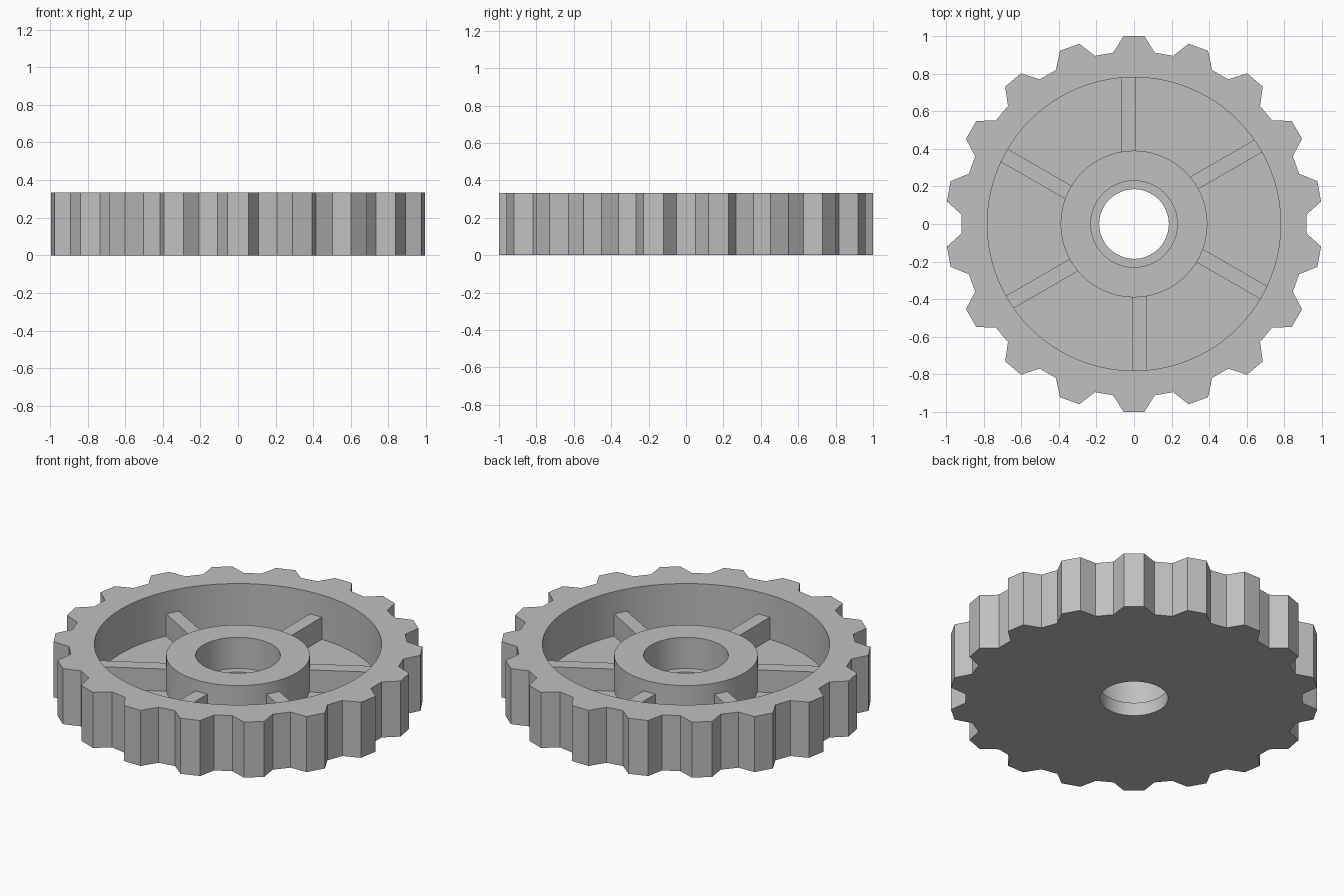
import bpy, bmesh
from math import radians, sin, cos, pi
from mathutils import Matrix, Vector

cube = bpy.data.objects.get("Cube")
if cube:
    bpy.data.objects.remove(cube, do_unlink=True)

HEIGHT, HUB_TOP, SPOKE_TOP, FLOOR, LEDGE = 0.333, 0.267, 0.2, 0.067, 0.08
RIM_R, HUB_R, BORE_R, HOLE_R = 0.78, 0.39, 0.23, 0.185
TEETH, SPOKES = 18, 6

grey = bpy.data.materials.new("light_grey")
grey.use_nodes = True
colour = (0.527, 0.527, 0.527, 1)
grey.diffuse_color = colour
grey.node_tree.nodes["Principled BSDF"].inputs["Base Color"].default_value = colour


def make_object(name, bm):
    bmesh.ops.recalc_face_normals(bm, faces=bm.faces)
    mesh = bpy.data.meshes.new(name)
    bm.to_mesh(mesh)
    bm.free()
    mesh.materials.append(grey)
    obj = bpy.data.objects.new(name, mesh)
    bpy.context.collection.objects.link(obj)
    return obj


# Toothed disc: one outline extruded upwards
bm = bmesh.new()
outline = []
for i in range(TEETH):
    mid = radians(90) + 2 * pi * i / TEETH
    for radius, turn in ((0.918, -6.9), (1.0015, -3.15), (1.0015, 3.15), (0.918, 6.9)):
        a = mid + radians(turn)
        outline.append(bm.verts.new((radius * cos(a), radius * sin(a), 0)))
base = bm.faces.new(outline)
extruded = bmesh.ops.extrude_face_region(bm, geom=[base], use_keep_orig=True)
top = [v for v in extruded["geom"] if isinstance(v, bmesh.types.BMVert)]
bmesh.ops.translate(bm, verts=top, vec=(0, 0, HEIGHT))
wheel = make_object("toothed_wheel", bm)

# Lathed cutter: stepped bore, recessed hub top and annular pocket
profile = [(0, -0.1), (HOLE_R, -0.1), (HOLE_R, LEDGE), (BORE_R, LEDGE),
           (BORE_R, HUB_TOP), (HUB_R, HUB_TOP), (HUB_R, FLOOR),
           (RIM_R, FLOOR), (RIM_R, 0.5), (0, 0.5)]
bm = bmesh.new()
verts = [bm.verts.new((r, 0, z)) for r, z in profile]
edges = [bm.edges.new(pair) for pair in zip(verts, verts[1:])]
bmesh.ops.spin(bm, geom=verts + edges, cent=(0, 0, 0), axis=(0, 0, 1),
               angle=2 * pi, steps=96, use_duplicate=False)
bmesh.ops.remove_doubles(bm, verts=bm.verts, dist=0.0005)
cutter = make_object("pocket_cutter", bm)
cutter.hide_render = True

cut = wheel.modifiers.new("pocket", "BOOLEAN")
cut.operation = "DIFFERENCE"
cut.solver = "EXACT"
cut.object = cutter
bpy.context.view_layer.objects.active = wheel
wheel.select_set(True)
bpy.ops.object.modifier_apply(modifier=cut.name)
bpy.data.objects.remove(cutter, do_unlink=True)
bpy.ops.object.select_all(action="DESELECT")
wheel.select_set(True)
bpy.ops.object.shade_smooth_by_angle(angle=radians(8))

# Spokes: low ribs set slightly to one side of the radius
low, high = Vector((0.375, -0.01, FLOOR - 0.01)), Vector((0.79, 0.068, SPOKE_TOP))
size, centre = high - low, (low + high) / 2
for i in range(SPOKES):
    bm = bmesh.new()
    bmesh.ops.create_cube(bm, size=1)
    spin = Matrix.Rotation(radians(30) + 2 * pi * i / SPOKES, 4, "Z")
    bm.transform(spin @ Matrix.Translation(centre) @ Matrix.Diagonal((*size, 1)))
    make_object(f"spoke_{i + 1}", bm)
